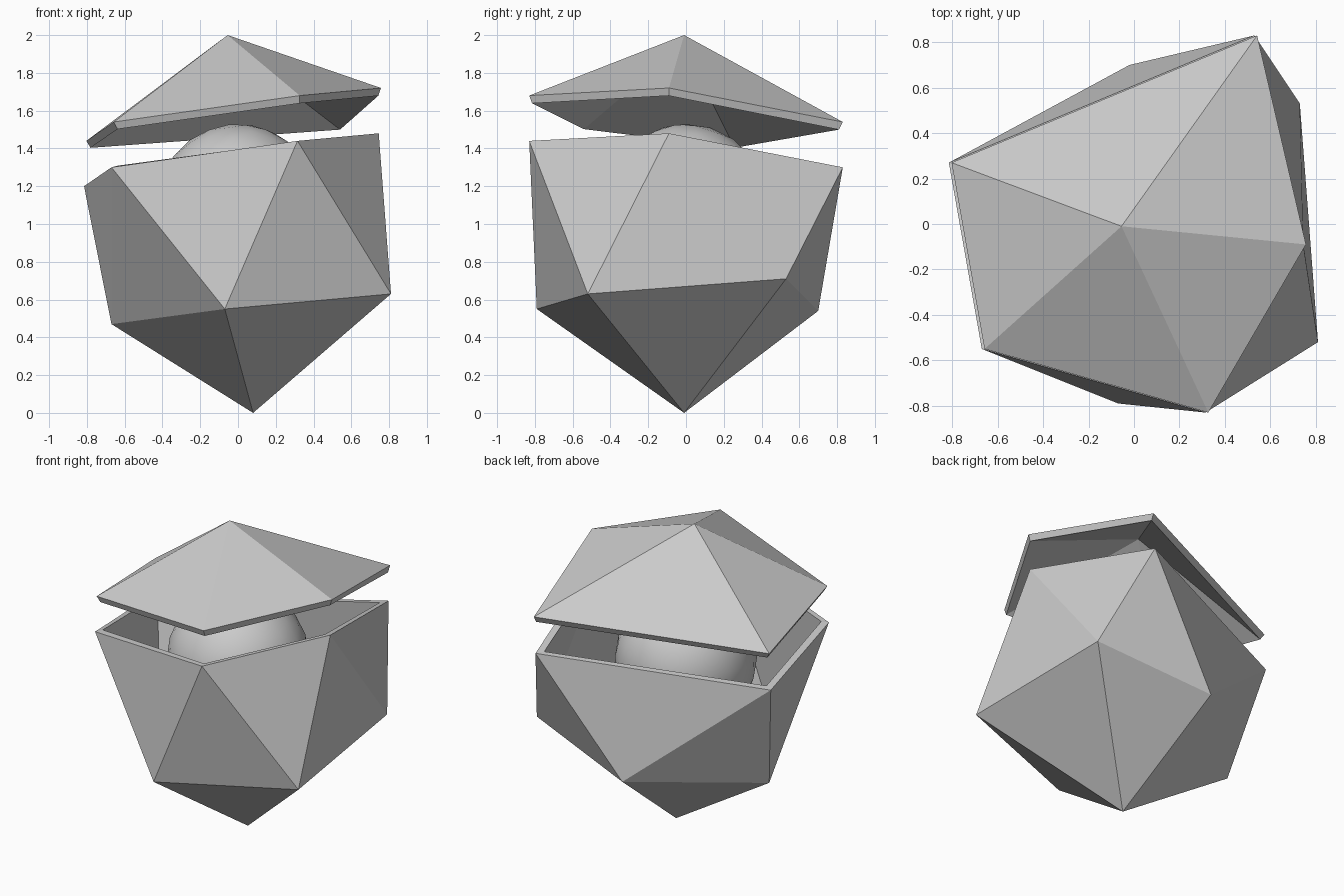
import bpy
from mathutils import Vector

cube = bpy.data.objects.get("Cube")
if cube:
    bpy.data.objects.remove(cube)

stone = bpy.data.materials.new("plain_grey")
stone.use_nodes = True
GREY = (0.6, 0.6, 0.6, 1)
stone.diffuse_color = GREY
stone.node_tree.nodes["Principled BSDF"].inputs["Base Color"].default_value = GREY

# Corners of the irregular twenty-sided shell
rim = [(-0.67, -0.55, 1.30), (0.315, -0.83, 1.44), (0.745, -0.09, 1.48),
       (0.53, 0.83, 1.30), (-0.815, 0.27, 1.20)]
belt = [(-0.07, -0.79, 0.55), (0.81, -0.52, 0.63), (0.73, 0.53, 0.71),
        (-0.02, 0.70, 0.54), (-0.67, 0.08, 0.47)]
foot = (0.08, -0.01, 0)
apex = (-0.055, -0.01, 2)
lift = Vector((0.012, 0, 0.24))


def shell(name, verts, faces, thickness=0.042):
    """Flat-shaded open shell, thickened inwards."""
    mesh = bpy.data.meshes.new(name)
    mesh.from_pydata(verts, [], faces)
    mesh.materials.append(stone)
    obj = bpy.data.objects.new(name, mesh)
    bpy.context.collection.objects.link(obj)
    wall = obj.modifiers.new("wall", 'SOLIDIFY')
    wall.thickness = thickness
    wall.offset = -1
    wall.use_even_offset = True
    return obj


# Hollow bowl: zigzag band of triangles closed by a five-sided point
band = []
for i in range(5):
    j = (i + 1) % 5
    band += [(i, 5 + i, j), (j, 5 + i, 5 + j), (5 + i, 10, 5 + j)]
shell("lower_shell", rim + belt + [foot], band)

# Floating lid: the matching five-sided cap
lid_rim = [Vector(p) + lift for p in rim]
shell("floating_lid", lid_rim + [apex], [(i, (i + 1) % 5, 5) for i in range(5)])

# Ball resting inside
bpy.ops.mesh.primitive_ico_sphere_add(subdivisions=3, radius=0.43,
                                      location=(0, 0, 1.1), rotation=(0.14, 0.1, 0))
ball = bpy.context.object
ball.name = "inner_ball"
ball.data.materials.append(stone)
bpy.ops.object.shade_smooth()
